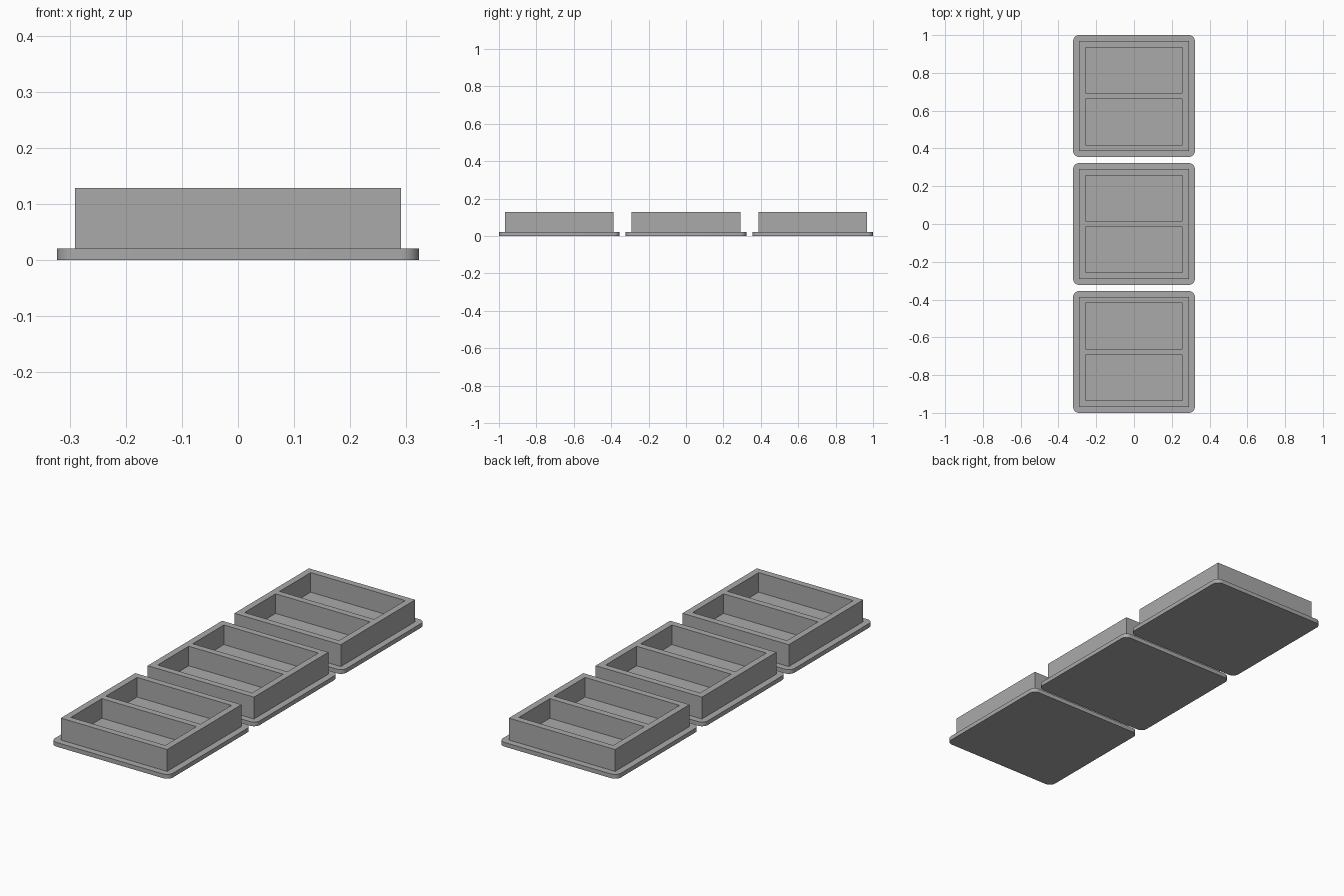
import bpy
import bmesh
import math

if "Cube" in bpy.data.objects:
    bpy.data.objects.remove(bpy.data.objects["Cube"])

U = 2 / 62          # one module: 62 modules along the full row
PITCH = 21 * U
BASE_TOP = 0.021
TOP = 4 * U
FLOOR = U

grey = bpy.data.materials.new("mid grey")
grey.diffuse_color = (0.40, 0.40, 0.40, 1)
grey.use_nodes = True
grey.node_tree.nodes["Principled BSDF"].inputs["Base Color"].default_value = grey.diffuse_color


def finish(name, bm, y):
    mesh = bpy.data.meshes.new(name)
    bm.to_mesh(mesh)
    bm.free()
    mesh.materials.append(grey)
    obj = bpy.data.objects.new(name, mesh)
    obj.location.y = y
    bpy.context.collection.objects.link(obj)
    return obj


def base_plate(y):
    """Rounded square slab."""
    bm = bmesh.new()
    half, r, steps = 10 * U, U, 8
    outline = []
    for k, (sx, sy) in enumerate([(1, 1), (-1, 1), (-1, -1), (1, -1)]):
        for i in range(steps + 1):
            a = math.pi / 2 * (k + i / steps)
            outline.append(bm.verts.new((sx * (half - r) + r * math.cos(a),
                                         sy * (half - r) + r * math.sin(a), 0)))
    bottom = bm.faces.new(outline)
    ext = bmesh.ops.extrude_face_region(bm, geom=[bottom], use_keep_orig=True)
    for v in ext["geom"]:
        if isinstance(v, bmesh.types.BMVert):
            v.co.z = BASE_TOP
    bmesh.ops.recalc_face_normals(bm, faces=bm.faces)
    obj = finish("base_plate", bm, y)
    bpy.context.view_layer.objects.active = obj
    obj.select_set(True)
    bpy.ops.object.shade_smooth_by_angle(angle=math.radians(30))
    obj.select_set(False)


def tray_body(y):
    """Square block with two pockets sunk into the top."""
    bm = bmesh.new()
    xs = [-9 * U, -8 * U, 8 * U, 9 * U]
    ys = [-9 * U, -8 * U, -U / 2, U / 2, 8 * U, 9 * U]
    grid = [[bm.verts.new((x, yy, TOP)) for yy in ys] for x in xs]
    pockets = []
    for i in range(3):
        for j in range(5):
            f = bm.faces.new((grid[i][j], grid[i + 1][j],
                              grid[i + 1][j + 1], grid[i][j + 1]))
            if i == 1 and j in (1, 3):
                pockets.append(f)
    # outer walls
    rim = [e for e in bm.edges if e.is_boundary]
    walls = bmesh.ops.extrude_edge_only(bm, edges=rim)
    for v in walls["geom"]:
        if isinstance(v, bmesh.types.BMVert):
            v.co.z = BASE_TOP
    # pocket walls and floors
    for f in pockets:
        res = bmesh.ops.extrude_discrete_faces(bm, faces=[f])["faces"][0]
        for v in res.verts:
            v.co.z = FLOOR
    bmesh.ops.recalc_face_normals(bm, faces=bm.faces)
    bmesh.ops.dissolve_limit(bm, angle_limit=0.01, verts=bm.verts, edges=bm.edges)
    if max(bm.faces, key=lambda f: f.calc_center_median().z).normal.z < 0:
        bmesh.ops.reverse_faces(bm, faces=bm.faces)
    finish("tray_body", bm, y)


# row of three trays
for n in (-1, 0, 1):
    base_plate(n * PITCH)
    tray_body(n * PITCH)
